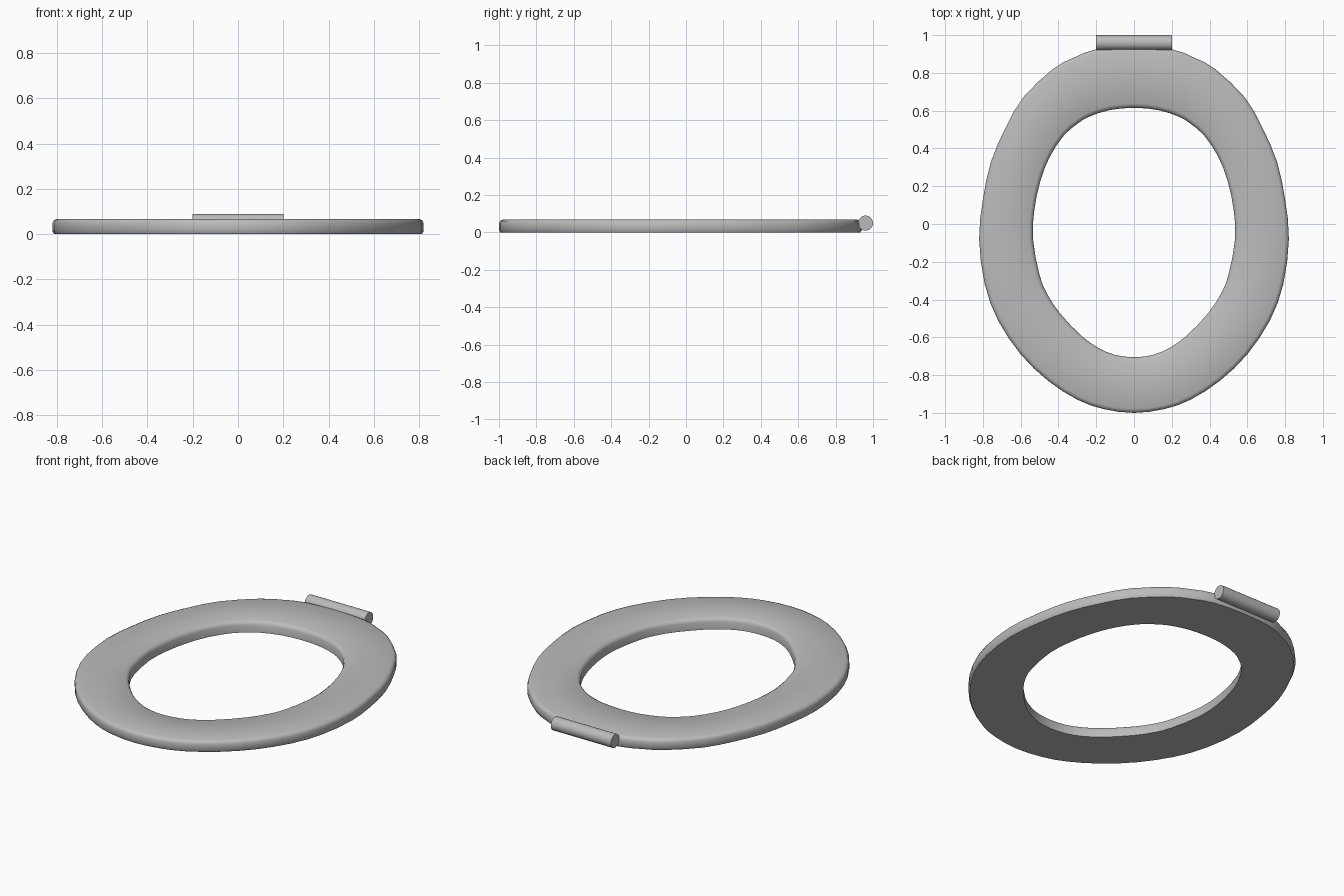
import bpy
import bmesh
import math
from mathutils import Vector, Matrix

default_cube = bpy.data.objects.get("Cube")
if default_cube:
    bpy.data.objects.remove(default_cube, do_unlink=True)

grey = bpy.data.materials.new("light_grey")
grey.use_nodes = True
grey.diffuse_color = (0.5, 0.5, 0.5, 1)
grey.node_tree.nodes["Principled BSDF"].inputs["Base Color"].default_value = grey.diffuse_color


def finish(name, bm, angle):
    """Turn a bmesh into a named, shaded grey object."""
    bmesh.ops.recalc_face_normals(bm, faces=bm.faces[:])
    mesh = bpy.data.meshes.new(name)
    bm.to_mesh(mesh)
    bm.free()
    mesh.materials.append(grey)
    obj = bpy.data.objects.new(name, mesh)
    bpy.context.collection.objects.link(obj)
    bpy.ops.object.select_all(action='DESELECT')
    obj.select_set(True)
    bpy.context.view_layer.objects.active = obj
    bpy.ops.object.shade_smooth_by_angle(angle=math.radians(angle))
    return obj


def closed_outline(half):
    """Mirror half an outline across x and add a rounded midpoint per segment."""
    points = [Vector(p) for p in half]
    points += [Vector((-p.x, p.y)) for p in points[-2:0:-1]]
    count = len(points)
    result = []
    for i, p in enumerate(points):
        before, after, beyond = points[i - 1], points[(i + 1) % count], points[(i + 2) % count]
        result += [p, (p + after) * 0.5625 - (before + beyond) * 0.0625]
    return result


# Half outlines, running from the front to the hinge
outer = closed_outline([
    (0, -1), (.16, -.98), (.3, -.93), (.455, -.83), (.6, -.69), (.72, -.51),
    (.79, -.32), (.82, -.08), (.8, .13), (.757, .33), (.68, .51), (.587, .67),
    (.43, .82), (.32, .88), (.2, .925), (0, .94)])
inner = closed_outline([
    (0, -.705), (.1, -.693), (.19, -.655), (.28, -.59), (.39, -.475), (.46, -.37),
    (.5, -.27), (.535, -.08), (.527, .08), (.495, .23), (.444, .36), (.37, .47),
    (.3, .53), (.24, .567), (.13, .603), (0, .615)])

# Seat ring: cross-section as (fraction from inner to outer, height)
section = [(0, 0), (0, .045), (.02, .059), (.07, .068), (.93, .068),
           (.98, .061), (1, .048), (1, .012), (.975, 0)]
bm = bmesh.new()
loops = []
for fraction, height in section:
    loops.append([bm.verts.new((*a.lerp(b, fraction), height)) for a, b in zip(inner, outer)])
for k, loop in enumerate(loops):
    following = loops[(k + 1) % len(loops)]
    for i in range(len(loop)):
        j = (i + 1) % len(loop)
        bm.faces.new((loop[i], loop[j], following[j], following[i]))
finish("seat_ring", bm, 50)

# Hinge barrel across the back
bm = bmesh.new()
bmesh.ops.create_cone(bm, cap_ends=True, segments=32, radius1=0.04, radius2=0.04, depth=0.4,
                      matrix=Matrix.Translation((0, 0.96, 0.05)) @ Matrix.Rotation(math.pi / 2, 4, 'Y'))
finish("hinge_barrel", bm, 40)
